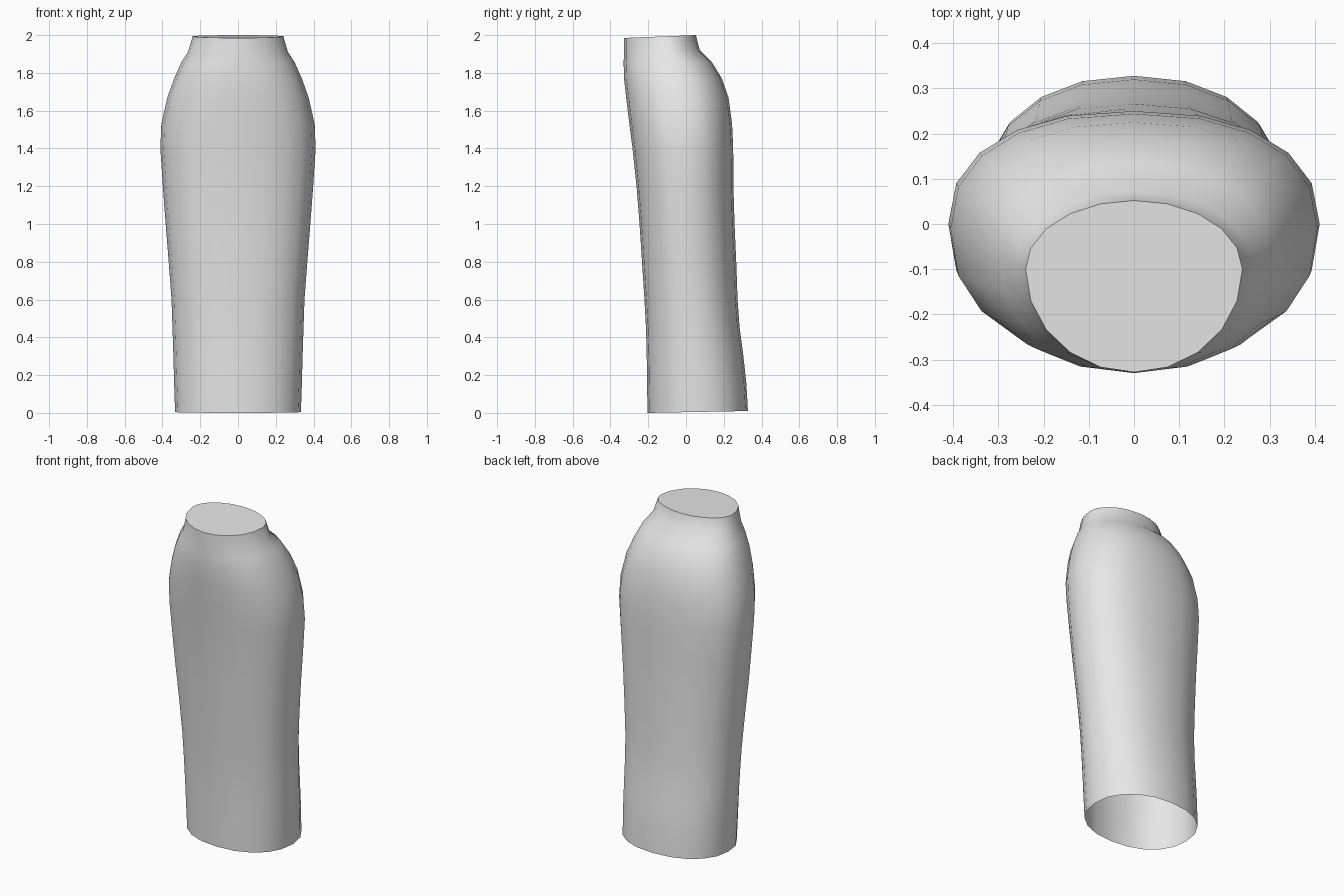
import bpy, bmesh, math

if "Cube" in bpy.data.objects:
    bpy.data.objects.remove(bpy.data.objects["Cube"])

SEGMENTS = 20

# Rings from hem to waist: z front, z back, half width, y front, y of widest point, y back, squareness
RINGS = [
    (0.00, 0.01, 0.333, -0.204, 0.06, 0.328, 2.2),
    (0.15, 0.15, 0.338, -0.206, 0.05, 0.320, 2.2),
    (0.30, 0.30, 0.342, -0.208, 0.04, 0.304, 2.2),
    (0.45, 0.45, 0.347, -0.212, 0.03, 0.284, 2.2),
    (0.60, 0.60, 0.352, -0.220, 0.02, 0.273, 2.2),
    (0.80, 0.80, 0.367, -0.233, 0.01, 0.266, 2.2),
    (1.00, 1.00, 0.383, -0.246, 0.00, 0.257, 2.25),
    (1.20, 1.20, 0.398, -0.262, 0.00, 0.251, 2.3),
    (1.40, 1.40, 0.411, -0.283, 0.00, 0.250, 2.3),
    (1.53, 1.53, 0.406, -0.300, -0.01, 0.244, 2.3),
    (1.67, 1.67, 0.374, -0.317, -0.02, 0.225, 2.3),
    (1.77, 1.77, 0.338, -0.328, -0.04, 0.190, 2.25),
    (1.85, 1.86, 0.300, -0.330, -0.06, 0.135, 2.15),
    (1.90, 1.92, 0.264, -0.329, -0.09, 0.073, 2.0),
    (1.985, 2.00, 0.240, -0.328, -0.10, 0.052, 2.0),
]


def ring_points(zf, zb, half, yf, yc, yb, p):
    """Rounded cross-section with different front and back depths."""
    points = []
    for i in range(SEGMENTS):
        a = 2 * math.pi * i / SEGMENTS
        s, c = math.sin(a), math.cos(a)
        x = half * math.copysign(abs(s) ** (2 / p), s)
        depth = (yb - yc) if c > 0 else (yc - yf)
        y = yc + depth * math.copysign(abs(c) ** (2 / p), c)
        points.append((x, y, zf + (zb - zf) * (y - yf) / (yb - yf)))
    return points


# Skirt: lofted tube, open at the hem and closed at the waist
bm = bmesh.new()
loops = [[bm.verts.new(co) for co in ring_points(*r)] for r in RINGS]
for low, high in zip(loops, loops[1:]):
    for i in range(SEGMENTS):
        j = (i + 1) % SEGMENTS
        bm.faces.new((low[j], low[i], high[i], high[j]))
bm.faces.new(list(reversed(loops[-1])))
bm.normal_update()

mesh = bpy.data.meshes.new("skirt")
bm.to_mesh(mesh)
bm.free()
skirt = bpy.data.objects.new("skirt", mesh)
bpy.context.collection.objects.link(skirt)

# Plain pale grey cloth
cloth = bpy.data.materials.new("pale grey cloth")
cloth.diffuse_color = (0.8, 0.8, 0.8, 1)
cloth.use_nodes = True
cloth.node_tree.nodes["Principled BSDF"].inputs["Base Color"].default_value = cloth.diffuse_color
mesh.materials.append(cloth)

# Smooth cloth with a crisp waist edge
bpy.context.view_layer.objects.active = skirt
skirt.select_set(True)
bpy.ops.object.shade_smooth_by_angle(angle=math.radians(45))
